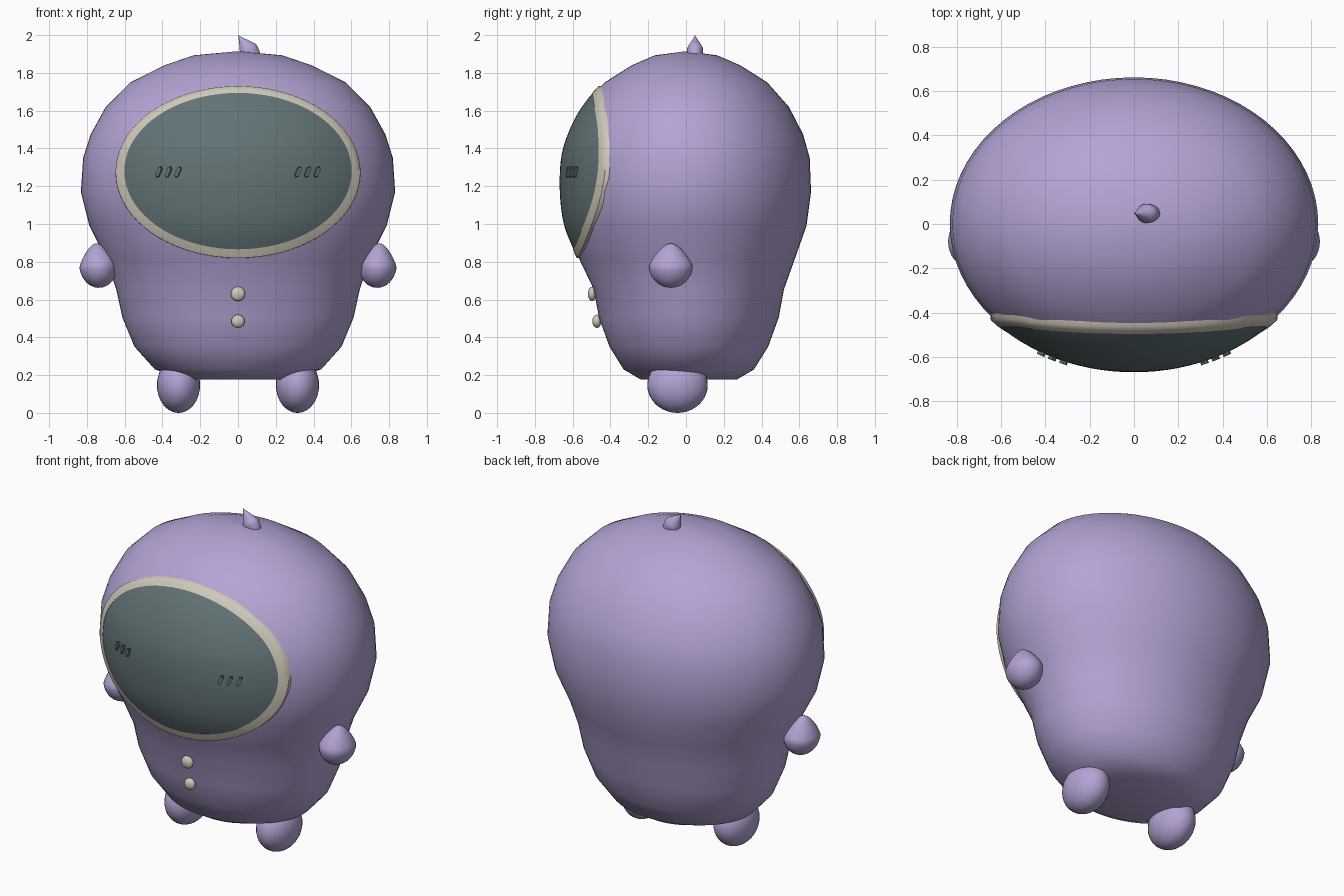
import bpy, bmesh, math
from mathutils import Matrix, Vector

cube = bpy.data.objects.get("Cube")
if cube:
    bpy.data.objects.remove(cube, do_unlink=True)


def make_material(name, rgb):
    mat = bpy.data.materials.new(name)
    mat.use_nodes = True
    mat.diffuse_color = (*rgb, 1)
    bsdf = next(n for n in mat.node_tree.nodes if n.type == 'BSDF_PRINCIPLED')
    bsdf.inputs["Base Color"].default_value = (*rgb, 1)
    return mat


lilac = make_material("lilac", (0.456, 0.366, 0.658))
cream = make_material("cream", (0.62, 0.585, 0.49))
slate = make_material("dark slate", (0.122, 0.171, 0.178))


def finish(name, bm, mat, angle=45):
    mesh = bpy.data.meshes.new(name)
    bm.to_mesh(mesh)
    bm.free()
    mesh.materials.append(mat)
    obj = bpy.data.objects.new(name, mesh)
    bpy.context.collection.objects.link(obj)
    bpy.ops.object.select_all(action='DESELECT')
    obj.select_set(True)
    bpy.context.view_layer.objects.active = obj
    bpy.ops.object.shade_smooth_by_angle(angle=math.radians(angle))
    return obj


def loft(bm, rings):
    """Join closed rings of points with quads and return the vertex rings."""
    loops = [[bm.verts.new(p) for p in ring] for ring in rings]
    for low, high in zip(loops, loops[1:]):
        n = len(low)
        for i in range(n):
            j = (i + 1) % n
            bm.faces.new((low[i], low[j], high[j], high[i]))
    return loops


def circle(n):
    return [(math.cos(math.tau * i / n), math.sin(math.tau * i / n)) for i in range(n)]


# Body cross-sections: height, half width, half depth, depth centre
SECTIONS = [
    (0.177, 0.28, 0.255, 0.015),
    (0.23, 0.44, 0.345, 0.015),
    (0.35, 0.548, 0.42, 0.015),
    (0.505, 0.612, 0.476, 0.015),
    (0.655, 0.645, 0.504, 0.015),
    (0.82, 0.70, 0.573, 0.005),
    (0.99, 0.787, 0.638, 0),
    (1.17, 0.832, 0.662, 0),
    (1.35, 0.82, 0.655, 0),
    (1.475, 0.78, 0.62, 0),
    (1.62, 0.70, 0.545, 0),
    (1.75, 0.57, 0.43, 0),
    (1.84, 0.39, 0.288, 0),
    (1.893, 0.235, 0.165, 0),
    (1.912, 0.03, 0.02, 0),
]

# Body
bm = bmesh.new()
loops = loft(bm, [[(rx * c, cy + ry * s, z) for c, s in circle(72)]
                  for z, rx, ry, cy in SECTIONS])
bm.faces.new(loops[0][::-1])
bm.faces.new(loops[-1])
finish("body", bm, lilac)


def front_point(x, z, lift):
    """Point on the smoothed body front, raised by lift."""
    k = max(i for i in range(1, len(SECTIONS) - 2) if SECTIONS[i][0] <= z)
    a, b, c, d = (Vector(SECTIONS[k + i]) for i in (-1, 0, 1, 2))
    h = c[0] - b[0]
    t = (z - b[0]) / h
    m0 = (c - a) / (c[0] - a[0]) * h
    m1 = (d - b) / (d[0] - b[0]) * h
    p = (b * (2*t**3 - 3*t**2 + 1) + m0 * (t**3 - 2*t**2 + t)
         + c * (3*t**2 - 2*t**3) + m1 * (t**3 - t**2))
    rx, ry = p[1] + lift, p[2] + lift
    return Vector((x, p[3] - ry * math.sqrt(max(0, 1 - (x / rx)**2)), z))


def front_patch(name, rings, mat, filled):
    """Oval patch on the body front; rings are half width, half height, centre, lift."""
    bm = bmesh.new()
    loops = loft(bm, [[front_point(a * c, cz + b * s, lift) for c, s in circle(72)]
                      for a, b, cz, lift in rings])
    if filled:
        bm.faces.new(loops[0][::-1])
    bmesh.ops.reverse_faces(bm, faces=bm.faces[:])
    return finish(name, bm, mat)


# Visor and its rim
front_patch("visor", [(0.605 * i / 14, 0.417 * i / 14, 1.28, 0.006) for i in range(1, 15)],
            slate, True)
front_patch("visor_rim", [
    (0.602, 0.414, 1.28, -0.02),
    (0.602, 0.414, 1.28, 0.009),
    (0.625, 0.435, 1.277, 0.011),
    (0.648, 0.455, 1.275, 0.011),
    (0.65, 0.457, 1.275, -0.03),
], cream, False)


def egg(name, centre, radii, mat, taper=0.0, tilt=0.0):
    """Ellipsoid narrowed toward its top, leaned sideways by tilt degrees."""
    bm = bmesh.new()
    bmesh.ops.create_uvsphere(bm, u_segments=32, v_segments=20, radius=1)
    for v in bm.verts:
        f = 1 - taper * max(0, v.co.z)
        v.co.x *= f
        v.co.y *= f
    bm.transform(Matrix.Translation(centre)
                 @ Matrix.Rotation(math.radians(tilt), 4, 'Y')
                 @ Matrix.Diagonal((*radii, 1)))
    return finish(name, bm, mat, 60)


# Arms and feet
for side, s in (("left", 1), ("right", -1)):
    egg(side + "_arm", (s * 0.74, -0.08, 0.78), (0.1, 0.116, 0.118), lilac, 0.4, s * 6)
    egg(side + "_foot", (s * 0.315, -0.045, 0.147), (0.114, 0.16, 0.147), lilac)

# Head sprout and belly buttons
egg("head_sprout", (0.053, 0.048, 1.925), (0.05, 0.043, 0.09), lilac, 0.85, -35)
egg("upper_button", (0, -0.497, 0.63), (0.038, 0.022, 0.038), cream)
egg("lower_button", (0, -0.472, 0.485), (0.035, 0.024, 0.035), cream)

# Slanted eye marks on the visor
for side, s in (("left", 1), ("right", -1)):
    for i in range(3):
        x = s * 0.365 + (i - 1) * 0.05
        angle = math.atan2(x * 0.662**2, 0.83**2 * 0.59)
        bm = bmesh.new()
        bmesh.ops.create_cube(bm, size=1)
        bm.transform(Matrix.Diagonal((0.02, 0.036, 0.062, 1)))
        upright = [e for e in bm.edges if abs(e.verts[0].co.y - e.verts[1].co.y) > 0.01]
        bmesh.ops.bevel(bm, geom=upright, offset=0.008, segments=3, affect='EDGES')
        bm.transform(Matrix.Translation(front_point(x, 1.275, 0.003))
                     @ Matrix.Rotation(angle, 4, 'Z')
                     @ Matrix.Rotation(math.radians(24), 4, 'Y'))
        finish(f"{side}_eye_mark_{i + 1}", bm, slate)
